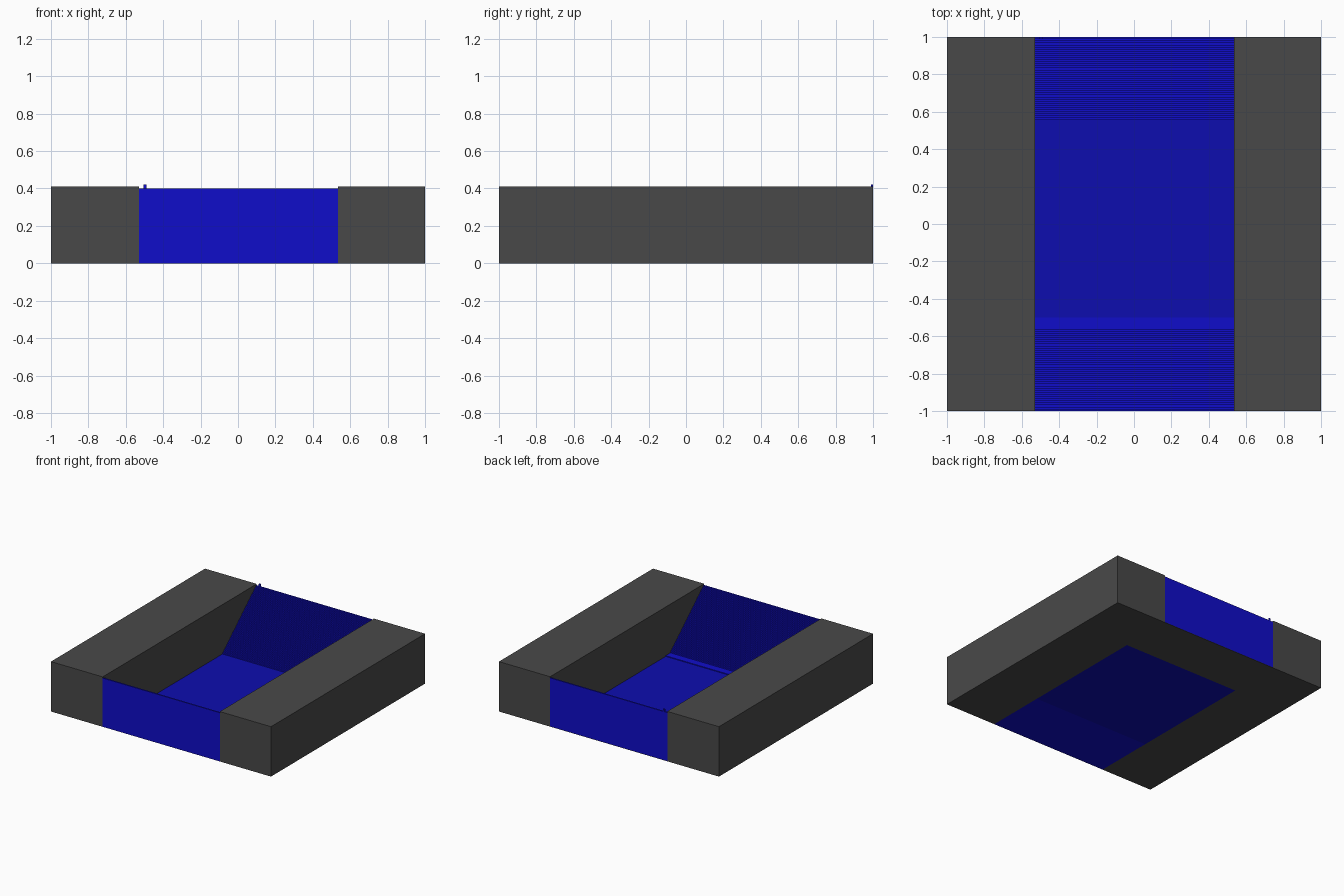
import bpy
import bmesh

cube = bpy.data.objects.get("Cube")
if cube:
    bpy.data.objects.remove(cube, do_unlink=True)


def material(name, rgb):
    m = bpy.data.materials.new(name)
    m.use_nodes = True
    m.diffuse_color = (*rgb, 1)
    m.node_tree.nodes["Principled BSDF"].inputs["Base Color"].default_value = (*rgb, 1)
    return m


GRAY = material("dark gray", (0.066, 0.066, 0.066))
BLUE = material("bright blue", (0.005, 0.004, 0.59))
DEEP = material("deep blue", (0.004, 0.004, 0.43))

X0, X1 = -0.53, 0.535      # sides of the sunken passage
STEPS, TOP = 40, 0.40      # fine steps in each flight


def extrude_profile(name, points, x0, x1, mat):
    """Extrude a (y, z) outline along x."""
    bm = bmesh.new()
    face = bm.faces.new([bm.verts.new((x0, y, z)) for y, z in points])
    grown = bmesh.ops.extrude_face_region(bm, geom=[face])["geom"]
    bmesh.ops.translate(bm, vec=(x1 - x0, 0, 0),
                        verts=[v for v in grown if isinstance(v, bmesh.types.BMVert)])
    bmesh.ops.recalc_face_normals(bm, faces=bm.faces)
    mesh = bpy.data.meshes.new(name)
    bm.to_mesh(mesh)
    bm.free()
    mesh.materials.append(mat)
    ob = bpy.data.objects.new(name, mesh)
    bpy.context.collection.objects.link(ob)
    return ob


def box(name, x0, x1, y0, y1, z0, z1, mat):
    return extrude_profile(name, [(y0, z0), (y1, z0), (y1, z1), (y0, z1)], x0, x1, mat)


def flight(name, y_high, y_low, z0):
    """Stairs falling from the outer end y_high to y_low."""
    run, rise = (y_low - y_high) / STEPS, (TOP - z0) / STEPS
    pts = [(y_high, z0)]
    for i in range(STEPS):
        z = TOP - i * rise
        pts += [(y_high + i * run, z), (y_high + (i + 1) * run, z)]
    pts.append((y_low, z0))
    return extrude_profile(name, pts, X0, X1, BLUE)


# Side blocks
box("right_block", -1, X0, -1, 1, 0, 0.41, GRAY)
box("left_block", X1, 1, -1, 1, 0, 0.41, GRAY)

# Floor between the flights
box("floor", X0, X1, -0.50, 0.555, 0, 0.004, DEEP)

# Facing flights of stairs, with a low landing at the front one
flight("front_stairs", -1, -0.55, 0)
box("front_landing", X0, X1, -0.55, -0.50, 0, 0.01, BLUE)
box("back_base", X0, X1, 0.555, 1, 0, 0.003, GRAY)
flight("back_stairs", 1, 0.555, 0.003)

# Small stub at the top of the back stairs
box("corner_stub", -0.505, -0.49, 0.99, 1, 0.40, 0.42, BLUE)
